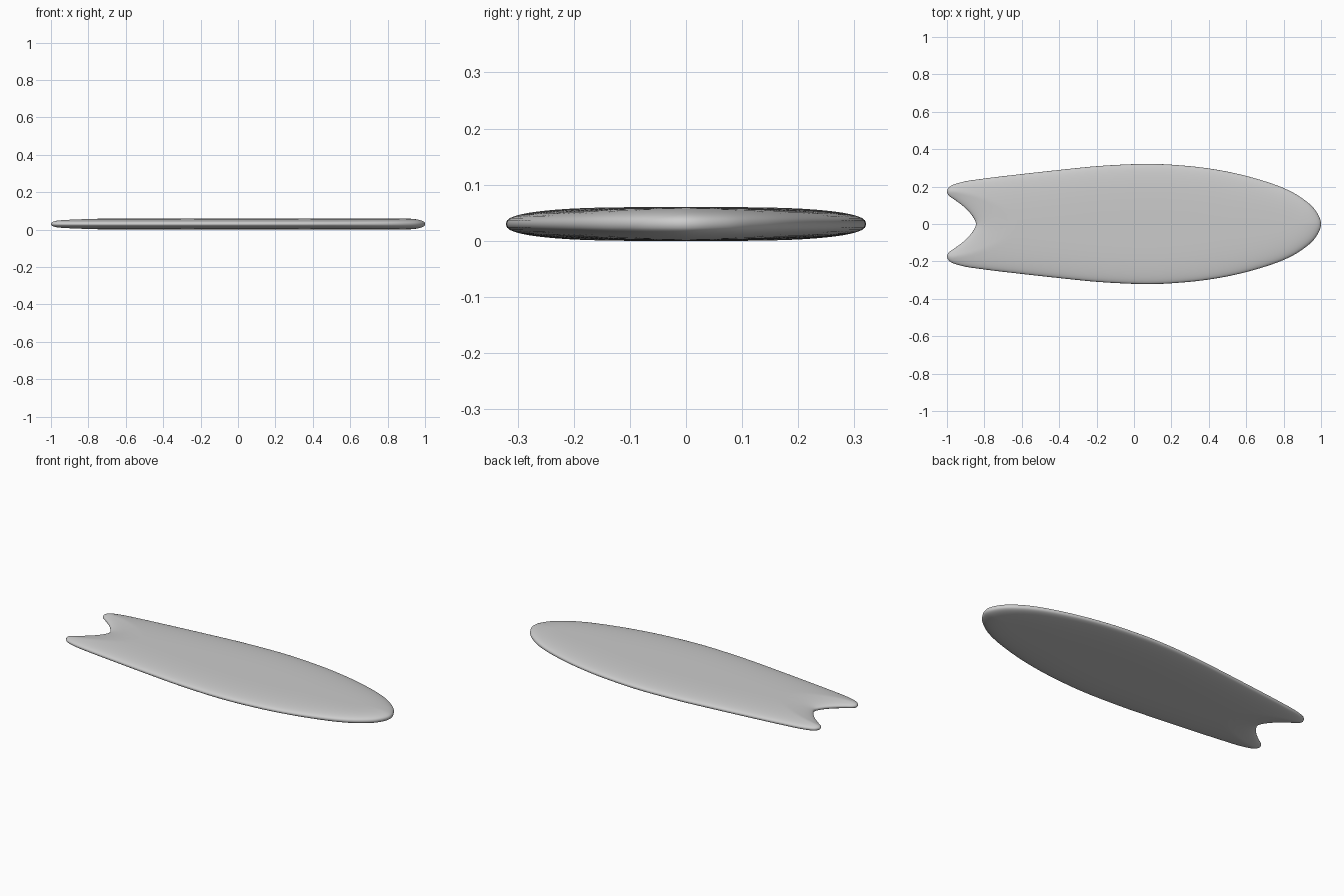
import bpy, bmesh
from mathutils import Vector
from mathutils.geometry import intersect_point_line

if "Cube" in bpy.data.objects:
    bpy.data.objects.remove(bpy.data.objects["Cube"])

HALF = 0.03      # half thickness
RINGS = 16       # rings from rail to centre line
STEPS = 6        # curve samples per outline span

# half outline: notch -> tail tip -> widest point -> nose
pts = [(-.845, 0), (-.862, .04), (-.905, .088), (-.955, .127), (-.99, .152),
       (-1, .173), (-.985, .2), (-.92, .224), (-.8, .243), (-.6, .267),
       (-.4, .289), (-.2, .309), (0, .32), (.1, .321), (.2, .317), (.4, .297),
       (.6, .257), (.8, .192), (.9, .137), (.97, .073), (1, 0)]
pts = [Vector(p) for p in pts]
flip = lambda p: Vector((p.x, -p.y))
ctrl = pts + [flip(p) for p in pts[-2:0:-1]]


def spline(c):
    # closed centripetal-like smooth curve through the control points
    n, out = len(c), []
    for i in range(n):
        p0, p1, p2, p3 = c[i - 1], c[i], c[(i + 1) % n], c[(i + 2) % n]
        a, b, d = [(v - u).length ** .5 for u, v in ((p0, p1), (p1, p2), (p2, p3))]
        m1 = ((p1 - p0) / a - (p2 - p0) / (a + b) + (p2 - p1) / b) * b
        m2 = ((p2 - p1) / b - (p3 - p1) / (b + d) + (p3 - p2) / d) * b
        for k in range(STEPS):
            t = k / STEPS
            out.append(p1 * (2*t**3 - 3*t*t + 1) + m1 * (t**3 - 2*t*t + t)
                       + p2 * (3*t*t - 2*t**3) + m2 * (t**3 - t*t))
    return out


outline = spline(ctrl)
N = len(outline)


def edge_distance(p):
    best = 9
    for i in range(N):
        a, b = outline[i - 1], outline[i]
        ab = b - a
        t = max(0, min(1, (p - a).dot(ab) / ab.length_squared))
        best = min(best, (a + ab * t - p).length)
    return best


def height(p):
    # rounded rail that flattens towards the middle, blunter at the nose
    k = max(0, min(1, (p.x - .5) / .4))
    r = .25 - .11 * k
    q = 1 - min(1, edge_distance(p) / r)
    return HALF * max(0, 1 - q ** 2.5) ** .4


# rings shrink from the outline to the centre line, above and below
bm = bmesh.new()
rim = [bm.verts.new((p.x, p.y, HALF)) for p in outline]
top, bottom = [rim], [rim]
for j in range(1, RINGS + 1):
    f = (j / RINGS) ** 1.8
    up, down = [], []
    for p in outline:
        q = p.lerp(Vector((max(-.65, min(.8, p.x)), 0)), f)
        h = height(q)
        up.append(bm.verts.new((q.x, q.y, HALF + h)))
        down.append(bm.verts.new((q.x, q.y, HALF - h)))
    top.append(up)
    bottom.append(down)
for rings in (top, bottom):
    for a, b in zip(rings, rings[1:]):
        for i in range(N):
            bm.faces.new((a[i - 1], a[i], b[i], b[i - 1]))
bmesh.ops.remove_doubles(bm, verts=bm.verts, dist=1e-5)
bmesh.ops.recalc_face_normals(bm, faces=bm.faces)

mesh = bpy.data.meshes.new("surfboard")
bm.to_mesh(mesh)
bm.free()
board = bpy.data.objects.new("surfboard", mesh)
bpy.context.collection.objects.link(board)
for poly in mesh.polygons:
    poly.use_smooth = True
